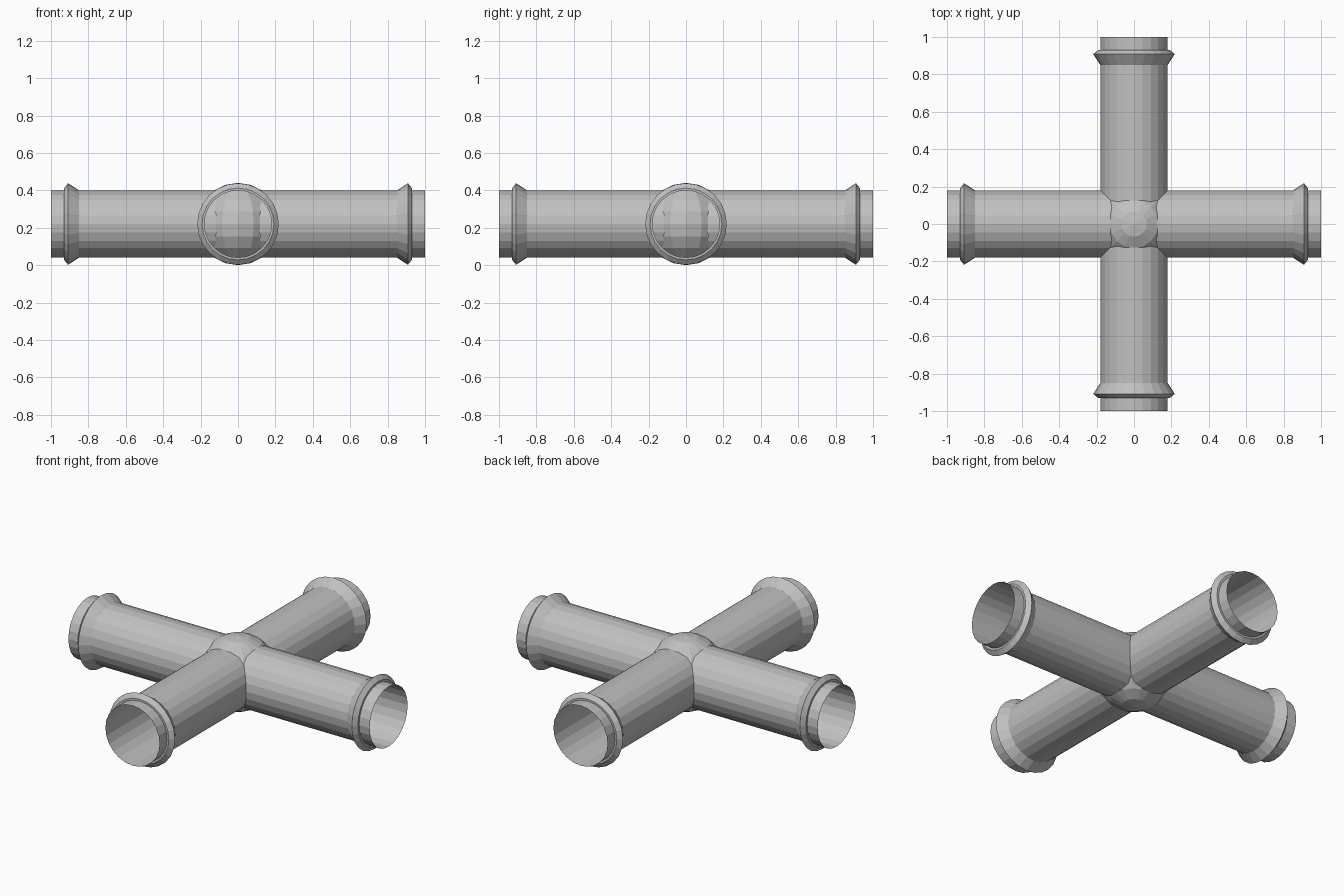
import bpy, bmesh, math
from mathutils import Matrix

if "Cube" in bpy.data.objects:
    bpy.data.objects.remove(bpy.data.objects["Cube"], do_unlink=True)

SIDES = 24
CENTRE_Z = 0.22
PIPE_R = 0.18

metal = bpy.data.materials.new("pipe_grey")
metal.use_nodes = True
grey = (0.53, 0.53, 0.53, 1)
metal.diffuse_color = grey
metal.node_tree.nodes["Principled BSDF"].inputs["Base Color"].default_value = grey


def finish(name, bm, turn=0):
    bm.transform(Matrix.Translation((0, 0, CENTRE_Z)) @ Matrix.Rotation(turn, 4, 'Z'))
    bmesh.ops.recalc_face_normals(bm, faces=bm.faces)
    mesh = bpy.data.meshes.new(name)
    bm.to_mesh(mesh)
    bm.free()
    mesh.materials.append(metal)
    obj = bpy.data.objects.new(name, mesh)
    bpy.context.collection.objects.link(obj)
    return obj


def lathe(name, profile, turn):
    """Revolve (distance along x, radius) points around the x axis."""
    bm = bmesh.new()
    rings = []
    for x, r in profile:
        angles = [math.tau * i / SIDES for i in range(SIDES)]
        rings.append([bm.verts.new((x, r * math.cos(a), r * math.sin(a))) for a in angles])
    for a, b in zip(rings, rings[1:]):
        for i in range(SIDES):
            j = (i + 1) % SIDES
            bm.faces.new((a[i], a[j], b[j], b[i]))
    return finish(name, bm, turn)


# Two open thin-walled pipes crossing at the middle
lathe("cross_pipe", [(-1, PIPE_R), (1, PIPE_R)], 0)
lathe("long_pipe", [(-1, PIPE_R), (1, PIPE_R)], math.pi / 2)

# Flared collar near each pipe end
collar = [(0.85, PIPE_R), (0.908, 0.218), (0.93, 0.192), (0.93, PIPE_R)]
for k, side in enumerate(("left", "back", "right", "front")):
    lathe(side + "_collar", collar, k * math.pi / 2)

# Faceted ball joint at the crossing
ball = bmesh.new()
bmesh.ops.create_uvsphere(ball, u_segments=16, v_segments=10, radius=0.22)
finish("centre_joint", ball)
